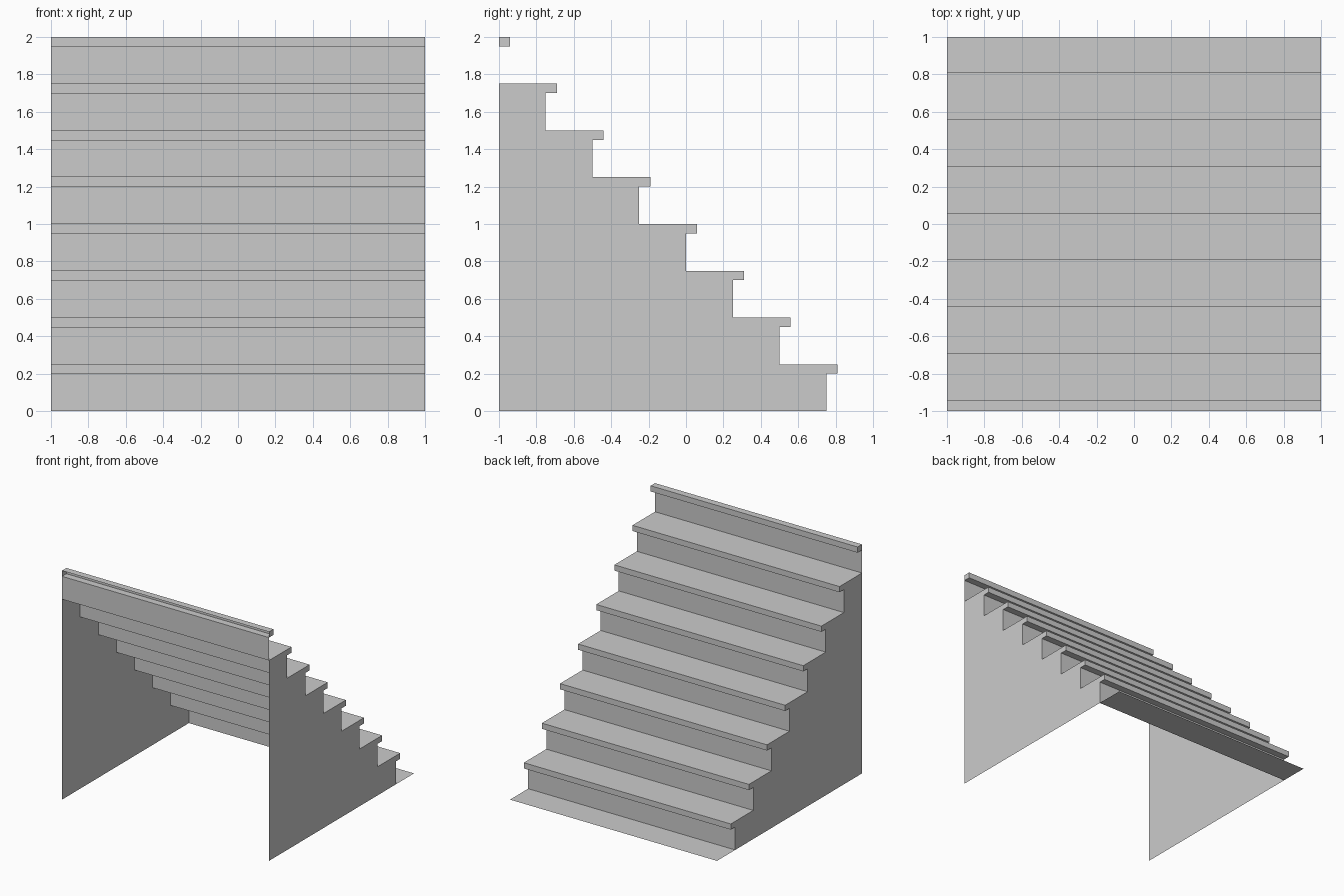
import bpy

if "Cube" in bpy.data.objects:
    bpy.data.objects.remove(bpy.data.objects["Cube"])

STEPS, RISE, RUN = 8, 0.25, 0.25
NOSE, LIP = 0.06, 0.05
HALF = 1.0


def make_object(name, verts, faces):
    mesh = bpy.data.meshes.new(name)
    mesh.from_pydata(verts, [], faces)
    mesh.update()
    obj = bpy.data.objects.new(name, mesh)
    bpy.context.collection.objects.link(obj)
    return obj


def side_panel(name, x, outline):
    pts = outline if x < 0 else outline[::-1]
    return make_object(name, [(x, y, z) for y, z in pts], [list(range(len(pts)))])


# Stair profile (y, z): bottom landing, then riser, lip underside, nosing front, tread
profile = [(1.0, 0.0)]
for i in range(STEPS):
    y, z = 1.0 - RUN * (i + 1), RISE * (i + 1)
    profile += [(y, z - RISE), (y, z - LIP), (y + NOSE, z - LIP), (y + NOSE, z)]
profile.append((-1.0, STEPS * RISE))

# Folded sheet of treads and risers, open at the back and underneath
n = len(profile)
verts = [(x, y, z) for x in (-HALF, HALF) for y, z in profile]
faces = [(i, i + 1, n + i + 1, n + i) for i in range(n - 1)]
make_object("treads_and_risers", verts, faces)

# Side walls follow the steps up to the last full tread; the top lip has its own end caps
wall = profile[1:-4] + [(-1.0, 0.0)]
lip_end = profile[-4:]
for label, x in (("left", -HALF), ("right", HALF)):
    side_panel(label + "_side_wall", x, wall)
    side_panel(label + "_top_lip_end", x, lip_end)
